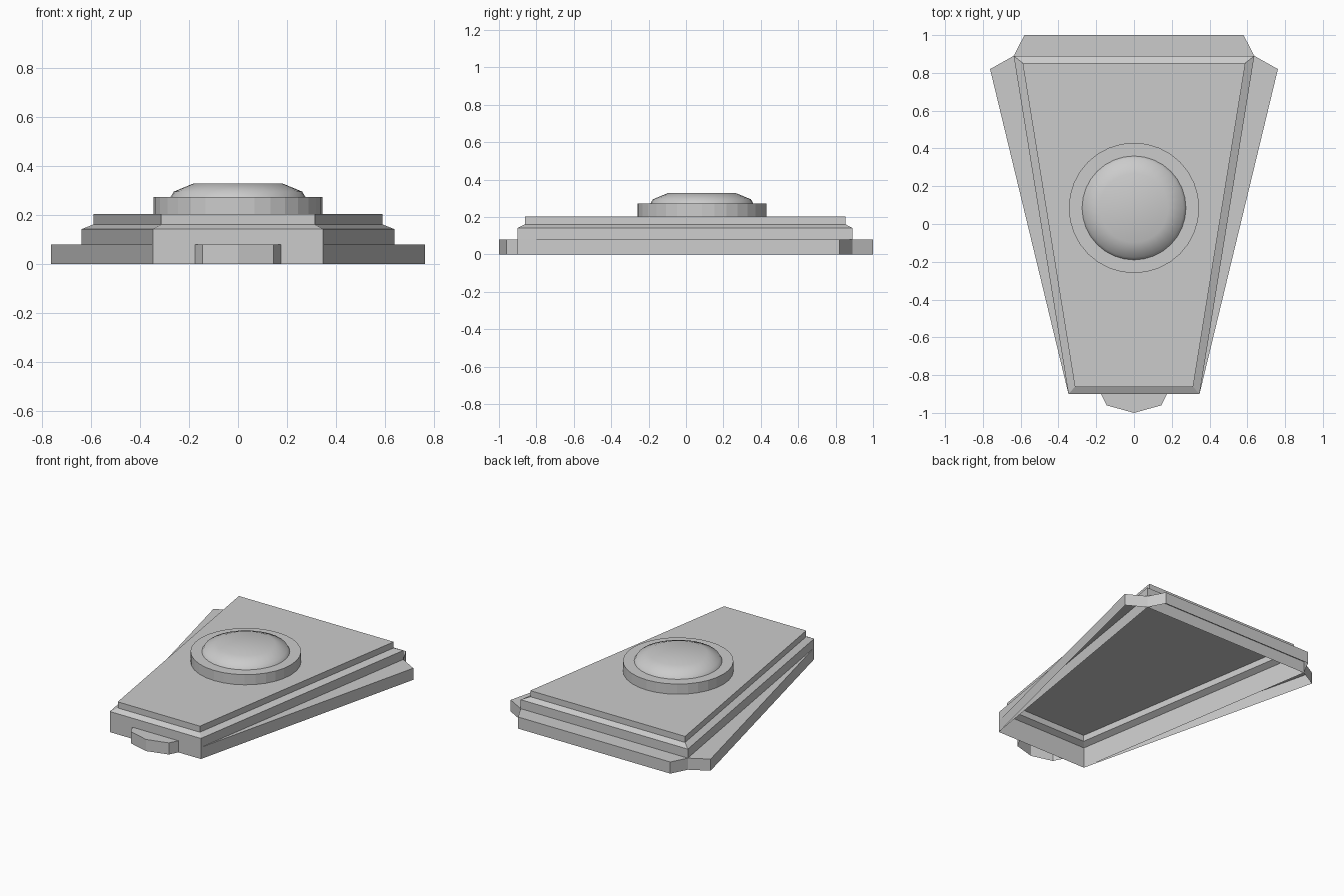
import bpy, bmesh, math

if "Cube" in bpy.data.objects:
    bpy.data.objects.remove(bpy.data.objects["Cube"])


def loft(name, rings, cap=True):
    """Skin a stack of closed rings (counter-clockwise), open below, capped on top."""
    me = bpy.data.meshes.new(name)
    bm = bmesh.new()
    loops = [[bm.verts.new(p) for p in ring] for ring in rings]
    n = len(rings[0])
    for a, b in zip(loops, loops[1:]):
        for i in range(n):
            j = (i + 1) % n
            bm.faces.new((a[i], a[j], b[j], b[i]))
    if cap:
        bm.faces.new(loops[-1])
    bm.to_mesh(me)
    bm.free()
    ob = bpy.data.objects.new(name, me)
    bpy.context.collection.objects.link(ob)
    return ob


def trapezoid(front_w, front_y, back_w, back_y, z):
    return [(-front_w, front_y, z), (front_w, front_y, z),
            (back_w, back_y, z), (-back_w, back_y, z)]


def skirt(name, outline, height=0.08):
    """Open-bottomed flange: top plus outer walls; the last side lies on the body."""
    me = bpy.data.meshes.new(name)
    bm = bmesh.new()
    low = [bm.verts.new((x, y, 0)) for x, y in outline]
    top = [bm.verts.new((x, y, height)) for x, y in outline]
    for i in range(len(outline) - 1):
        bm.faces.new((low[i], low[i + 1], top[i + 1], top[i]))
    bm.faces.new(top)
    bm.to_mesh(me)
    bm.free()
    ob = bpy.data.objects.new(name, me)
    bpy.context.collection.objects.link(ob)
    return ob


def circle(r, z, cy=0.085, n=32):
    return [(r * math.cos(2 * math.pi * i / n), cy + r * math.sin(2 * math.pi * i / n), z)
            for i in range(n)]


# Tapered hollow body with a stepped shoulder
loft("body", [trapezoid(0.347, -0.90, 0.637, 0.89, 0),
              trapezoid(0.347, -0.90, 0.637, 0.89, 0.142),
              trapezoid(0.313, -0.862, 0.59, 0.853, 0.161),
              trapezoid(0.313, -0.862, 0.59, 0.853, 0.203)])

# Wedge flanges along both sides
side = skirt("side_flanges", [(0.347, -0.90), (0.762, 0.82), (0.637, 0.89)])
side.modifiers.new("Mirror", 'MIRROR').use_mirror_merge = False

# Back flange and front tab
skirt("back_flange", [(0.637, 0.89), (0.58, 1.0), (-0.58, 1.0), (-0.637, 0.89)])
skirt("front_tab", [(-0.175, -0.90), (-0.145, -0.96), (0, -1.0), (0.145, -0.96), (0.175, -0.90)])

# Round collar and shallow dome on top
loft("collar", [circle(0.345, 0.203), circle(0.345, 0.273), circle(0.275, 0.273)], cap=False)
dome = loft("dome", [circle(0.275, 0.273), circle(0.262, 0.295), circle(0.182, 0.328)])
bpy.context.view_layer.objects.active = dome
dome.select_set(True)
bpy.ops.object.shade_smooth_by_angle(angle=math.radians(50))
